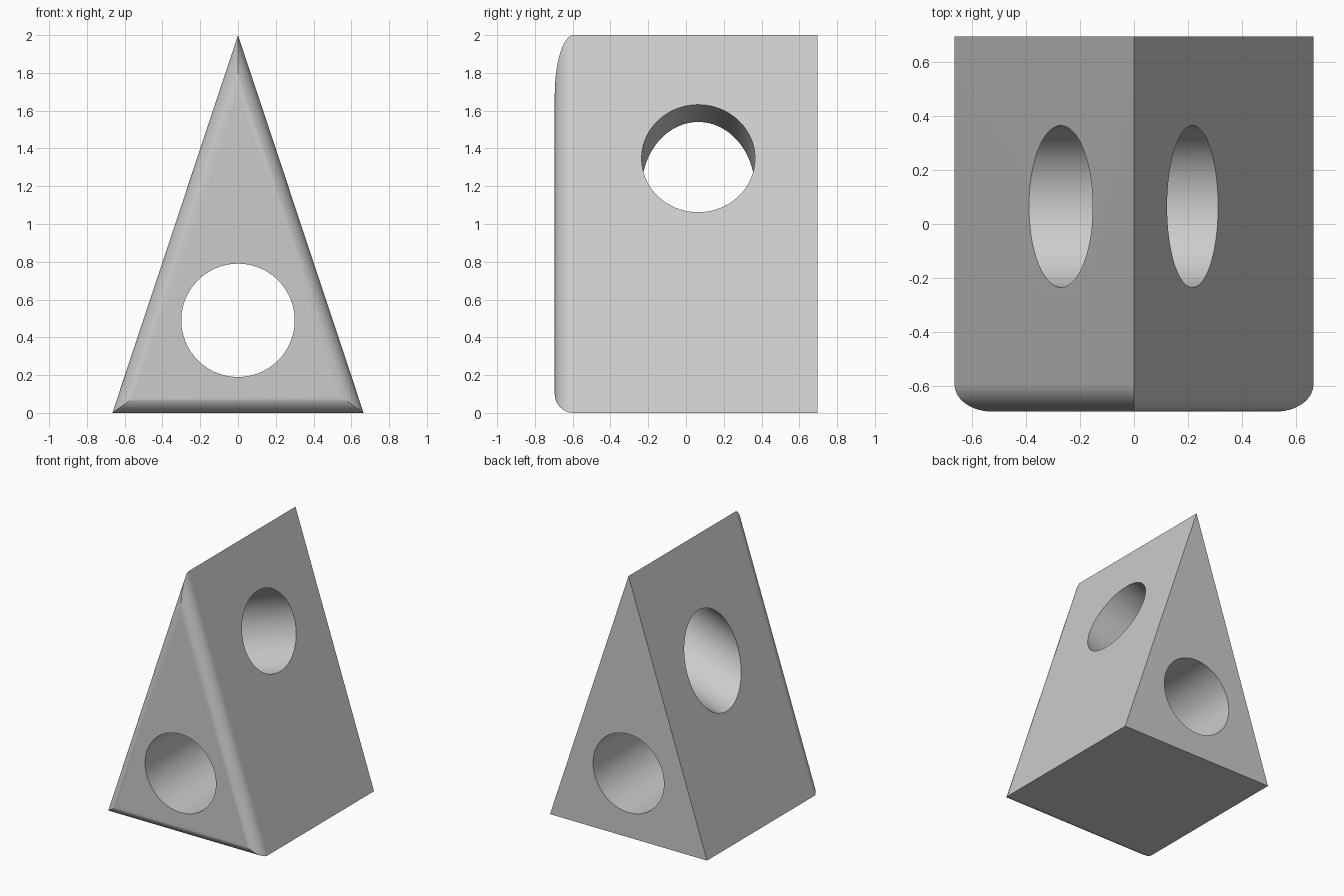
import bpy
import bmesh
import math
from mathutils import Vector

cube = bpy.data.objects.get("Cube")
if cube:
    bpy.data.objects.remove(cube, do_unlink=True)

HALF, HEIGHT, DEPTH = 0.665, 2.0, 0.695   # half base, height, half length
FILLET, STEPS = 0.1, 12
HOLE = 0.3
SIDE = math.hypot(HALF, HEIGHT)

grey = bpy.data.materials.new("light grey")
grey.use_nodes = True
colour = (0.6, 0.6, 0.6, 1)
grey.diffuse_color = colour
grey.node_tree.nodes["Principled BSDF"].inputs["Base Color"].default_value = colour

# Wedge body: triangular rings, shrinking towards the incentre at the front fillet
inradius = HALF * HEIGHT / (HALF + SIDE)
bm = bmesh.new()


def ring(y, inset):
    s = 1 - inset / inradius
    corners = ((-HALF, 0), (HALF, 0), (0, HEIGHT))
    return [bm.verts.new((x * s, y, inradius + (z - inradius) * s)) for x, z in corners]


rings = [ring(DEPTH, 0)]
for i in range(STEPS + 1):
    a = math.pi / 2 * i / STEPS
    rings.append(ring(-DEPTH + FILLET * (1 - math.sin(a)), FILLET * (1 - math.cos(a))))
for a, b in zip(rings, rings[1:]):
    for i in range(3):
        j = (i + 1) % 3
        bm.faces.new((a[i], a[j], b[j], b[i]))
bm.faces.new(rings[0])
bm.faces.new(rings[-1])
bmesh.ops.recalc_face_normals(bm, faces=bm.faces[:])
mesh = bpy.data.meshes.new("wedge_body")
bm.to_mesh(mesh)
bm.free()
mesh.materials.append(grey)
body = bpy.data.objects.new("wedge_body", mesh)
bpy.context.collection.objects.link(body)


# Round through-holes
def drill(name, centre, axis):
    bpy.ops.mesh.primitive_cylinder_add(
        vertices=96, radius=HOLE, depth=4, location=centre,
        rotation=Vector(axis).to_track_quat('Z', 'Y').to_euler())
    cutter = bpy.context.object
    cutter.name = name
    cutter.hide_render = True
    cutter.data.materials.append(grey)
    bpy.ops.object.select_all(action='DESELECT')
    bpy.context.view_layer.objects.active = body
    body.select_set(True)
    mod = body.modifiers.new(name, 'BOOLEAN')
    mod.operation = 'DIFFERENCE'
    mod.solver = 'EXACT'
    mod.object = cutter
    bpy.ops.object.modifier_apply(modifier=mod.name)
    bpy.data.objects.remove(cutter, do_unlink=True)


drill("front_hole", (0, 0, 0.49), (0, 1, 0))
# The upper hole is square to the left sloping side
drill("side_hole", (0.217, 0.065, 1.347), (HEIGHT, 0, HALF))

# Smooth fillet and hole walls, crisp rims
bpy.ops.object.shade_smooth_by_angle(angle=math.radians(30))
weighted = body.modifiers.new("weighted_normals", 'WEIGHTED_NORMAL')
weighted.keep_sharp = True
